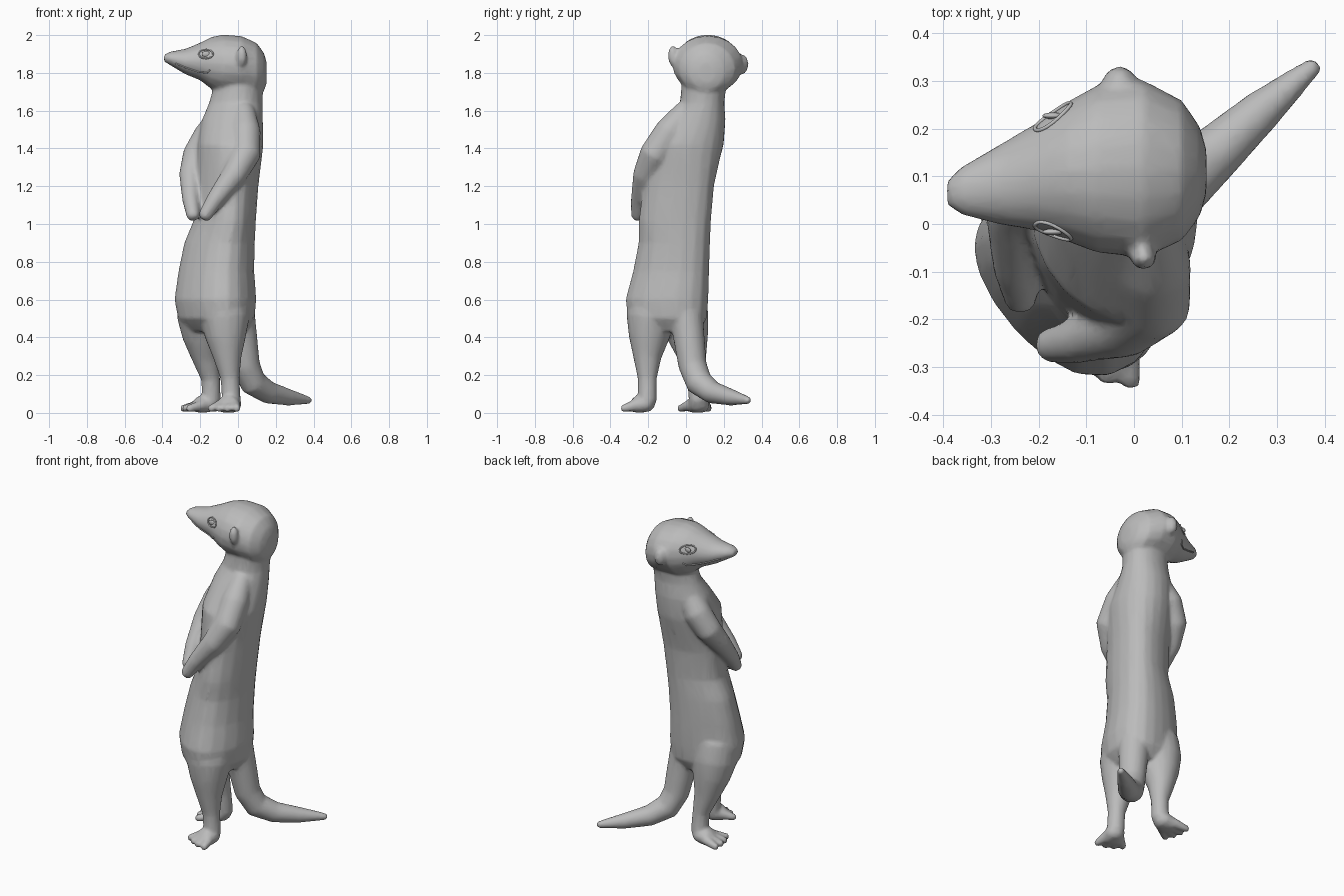
import bpy, bmesh, math
from mathutils import Vector

cube = bpy.data.objects.get("Cube")
if cube:
    bpy.data.objects.remove(cube)

fur = bpy.data.materials.new("fur_grey")
fur.use_nodes = True
fur.diffuse_color = (0.5, 0.5, 0.5, 1)
bsdf = fur.node_tree.nodes["Principled BSDF"]
bsdf.inputs["Base Color"].default_value = (0.5, 0.5, 0.5, 1)
bsdf.inputs["Roughness"].default_value = 0.8

SEG = 20
ANGLES = [2 * math.pi * i / SEG for i in range(SEG)]


def loft(bm, rings):
    """Skin a list of closed rings and cap both ends."""
    loops = [[bm.verts.new((p[0], p[1], max(p[2], 0))) for p in r] for r in rings]
    faces = [bm.faces.new(loops[0]), bm.faces.new(loops[-1])]
    for a, b in zip(loops, loops[1:]):
        for i in range(SEG):
            j = (i + 1) % SEG
            faces.append(bm.faces.new((a[i], a[j], b[j], b[i])))
    bmesh.ops.recalc_face_normals(bm, faces=faces)


def tube(bm, path, flat=1.0):
    """Tapered limb through (x, y, z, radius) points, without twist."""
    pts = [Vector(p[:3]) for p in path]
    rings = []
    a = None
    for i, p in enumerate(pts):
        t = (pts[min(i + 1, len(pts) - 1)] - pts[max(i - 1, 0)]).normalized()
        if a is None:
            a = t.cross(Vector((0, 0, 1)) if abs(t.z) < 0.8 else Vector((1, -1, 0)))
        a = (a - t * a.dot(t)).normalized()
        b = t.cross(a)
        r = path[i][3]
        rings.append([p + a * r * math.cos(k) + b * r * flat * math.sin(k) for k in ANGLES])
        if i in (0, len(pts) - 1):   # rounded tip
            out = t * r * (0.5 if i else -0.5)
            tip = [p + out + (q - p) * 0.6 for q in rings[-1]]
            rings.insert(len(rings) if i else 0, tip)
    loft(bm, rings)


def ball(bm, centre, size):
    made = bmesh.ops.create_icosphere(bm, subdivisions=3, radius=1)["verts"]
    for v in made:
        v.co = Vector(centre) + Vector(v.co[i] * size[i] for i in range(3))


def make_object(name, bm):
    me = bpy.data.meshes.new(name)
    bm.to_mesh(me)
    bm.free()
    me.materials.append(fur)
    me.polygons.foreach_set("use_smooth", [True] * len(me.polygons))
    ob = bpy.data.objects.new(name, me)
    bpy.context.collection.objects.link(ob)
    return ob


body = bmesh.new()

# Torso: z, centre x, centre y, half x, half y; ridged spine, flatter belly
TORSO = [(1.78, 0.01, 0.1, 0.125, 0.12), (1.64, -0.012, 0.085, 0.142, 0.118),
         (1.55, -0.03, 0.055, 0.162, 0.155), (1.42, -0.04, 0.0, 0.175, 0.2),
         (1.2, -0.06, -0.04, 0.168, 0.188), (1.02, -0.07, -0.06, 0.165, 0.192),
         (0.9, -0.098, -0.063, 0.187, 0.19), (0.75, -0.115, -0.08, 0.201, 0.202),
         (0.6, -0.12, -0.102, 0.217, 0.22), (0.5, -0.115, -0.1, 0.203, 0.21),
         (0.43, -0.11, -0.08, 0.15, 0.15)]


def torso_point(k, z, cx, cy, hx, hy):
    skew = (0.15 if z > 1.3 else 0.35) * math.cos(k - math.pi / 4)
    return cx + hx * math.cos(k), cy + hy * math.sin(k + skew), z


loft(body, [[torso_point(k, *ring) for k in ANGLES] for ring in TORSO])

# Head: x, centre y, centre z, half y, half z, from nape to nose
HEAD = [(0.152, 0.11, 1.8, 0.045, 0.055), (0.138, 0.11, 1.805, 0.095, 0.1),
        (0.1, 0.112, 1.82, 0.148, 0.138),
        (0.02, 0.115, 1.843, 0.187, 0.152), (-0.08, 0.115, 1.847, 0.175, 0.156),
        (-0.14, 0.11, 1.852, 0.147, 0.138), (-0.2, 0.1, 1.86, 0.115, 0.1),
        (-0.28, 0.083, 1.86, 0.085, 0.067), (-0.36, 0.07, 1.877, 0.052, 0.036),
        (-0.392, 0.065, 1.878, 0.028, 0.018)]
loft(body, [[(x, cy + hy * math.cos(k), cz + hz * math.sin(k)) for k in ANGLES]
            for x, cy, cz, hy, hz in HEAD])

# Arms folded over the belly
tube(body, [(0.03, 0.0, 1.6, 0.06), (0.04, -0.085, 1.49, 0.08),
            (0.04, -0.165, 1.37, 0.08), (-0.02, -0.215, 1.26, 0.066),
            (-0.12, -0.245, 1.13, 0.047), (-0.178, -0.255, 1.04, 0.036)])
tube(body, [(-0.08, 0.1, 1.58, 0.07), (-0.16, 0.115, 1.46, 0.08),
            (-0.22, 0.09, 1.36, 0.075), (-0.252, 0.02, 1.26, 0.06),
            (-0.25, -0.09, 1.13, 0.046), (-0.237, -0.16, 1.04, 0.035)])

# Legs
tube(body, [(-0.08, -0.16, 0.62, 0.13), (-0.07, -0.185, 0.5, 0.132),
            (-0.065, -0.196, 0.4, 0.108), (-0.055, -0.205, 0.29, 0.074),
            (-0.042, -0.205, 0.18, 0.05), (-0.035, -0.205, 0.06, 0.05)])
tube(body, [(-0.19, -0.03, 0.62, 0.13), (-0.19, -0.01, 0.5, 0.132),
            (-0.185, 0.012, 0.4, 0.108), (-0.17, 0.035, 0.29, 0.074),
            (-0.145, 0.055, 0.18, 0.05), (-0.14, 0.065, 0.06, 0.05)])

# Feet with splayed toes
for heel, aim, reach in (((-0.03, -0.2), (-0.4, -0.9), 0.132),
                         ((-0.14, 0.072), (-0.97, -0.2), 0.16)):
    h, d = Vector(heel), Vector(aim).normalized()
    mid, side = h + d * 0.06, Vector((-d.y, d.x))
    tube(body, [(h.x, h.y, 0.05, 0.055), (mid.x, mid.y, 0.04, 0.065)], 0.8)
    for s in (-1.5, -0.5, 0.5, 1.5):
        a = mid + side * s * 0.028
        b = h + d * (reach - 0.012 * abs(s)) + side * s * 0.052
        tube(body, [(a.x, a.y, 0.04, 0.03), (b.x, b.y, 0.022, 0.02)])

# Tail bending out along the ground
tube(body, [(0.0, 0.0, 0.52, 0.09), (0.022, 0.018, 0.38, 0.082),
            (0.042, 0.035, 0.25, 0.075), (0.08, 0.07, 0.16, 0.072),
            (0.16, 0.14, 0.108, 0.06), (0.27, 0.24, 0.082, 0.044),
            (0.378, 0.332, 0.066, 0.02)])

# Ears
ball(body, (0.02, -0.07, 1.89), (0.028, 0.026, 0.056))
ball(body, (-0.03, 0.295, 1.845), (0.036, 0.036, 0.055))

# Blend the parts into one skin, then thin it into broad facets
ob = make_object("body", body)
remesh = ob.modifiers.new("blend", "REMESH")
remesh.mode = "VOXEL"
remesh.voxel_size = 0.01
remesh.use_smooth_shade = True
smooth = ob.modifiers.new("soften", "SMOOTH")
smooth.factor = 0.5
smooth.iterations = 8
thin = ob.modifiers.new("facet", "DECIMATE")
thin.ratio = 0.2


def cheek(x, z, side):
    """Point on the side of the head."""
    for a, b in zip(HEAD, HEAD[1:]):
        if b[0] <= x <= a[0]:
            f = (a[0] - x) / (a[0] - b[0])
            cy, cz, hy, hz = (p + (q - p) * f for p, q in zip(a[1:], b[1:]))
            return Vector((x, cy + side * hy * math.sqrt(max(0, 1 - ((z - cz) / hz) ** 2)), z))


# Eyes with lids, and the mouth line
for label, side in (("left", -1), ("right", 1)):
    eye = bmesh.new()
    ball(eye, cheek(-0.17, 1.9, side), (0.022, 0.007, 0.015))
    make_object(label + "_eye", eye)

    lid = bmesh.new()
    rim = [cheek(-0.17 + 0.038 * math.cos(k), 1.9 + 0.024 * math.sin(k), side)
           for k in ANGLES]
    tube(lid, [(*p, 0.004) for p in rim + rim[:1]])
    make_object(label + "_eyelid", lid)

    mouth = bmesh.new()
    line = [(-0.33, 1.85), (-0.27, 1.825), (-0.21, 1.805), (-0.165, 1.8), (-0.15, 1.815)]
    tube(mouth, [(*cheek(x, z, side), 0.004) for x, z in line])
    make_object(label + "_mouth_line", mouth)
